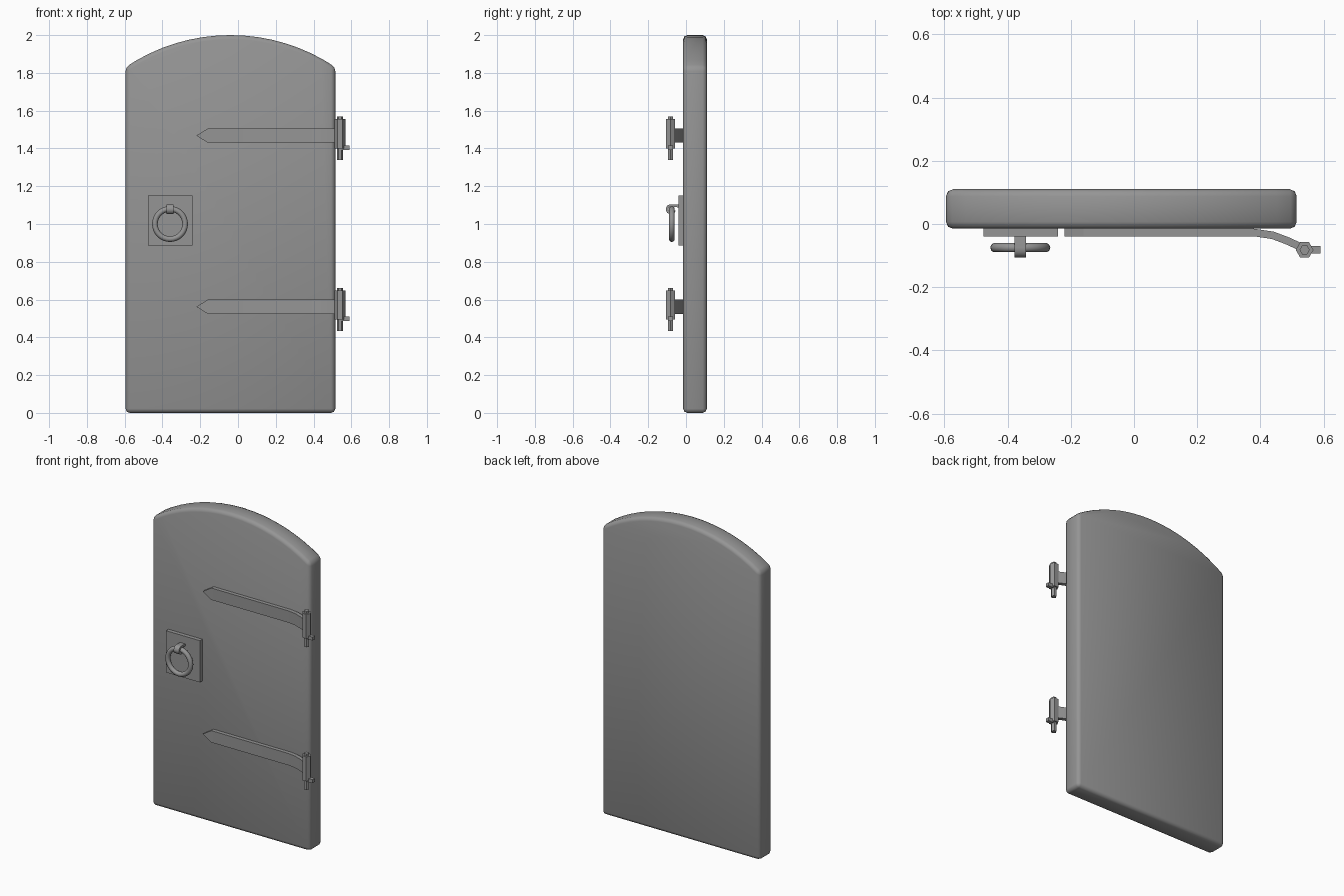
import bpy, bmesh, math
from mathutils import Vector

old = bpy.data.objects.get("Cube")
if old:
    bpy.data.objects.remove(old, do_unlink=True)

grey = bpy.data.materials.new("plain grey")
grey.use_nodes = True
grey.diffuse_color = (0.3, 0.3, 0.3, 1)
grey.node_tree.nodes["Principled BSDF"].inputs["Base Color"].default_value = (0.3, 0.3, 0.3, 1)


def finish(bm, name, smooth=None):
    bmesh.ops.recalc_face_normals(bm, faces=bm.faces)
    mesh = bpy.data.meshes.new(name)
    bm.to_mesh(mesh)
    bm.free()
    mesh.materials.append(grey)
    obj = bpy.data.objects.new(name, mesh)
    bpy.context.collection.objects.link(obj)
    if smooth:
        bpy.ops.object.select_all(action='DESELECT')
        obj.select_set(True)
        bpy.context.view_layer.objects.active = obj
        bpy.ops.object.shade_smooth_by_angle(angle=math.radians(smooth))
    return obj


def prism(points, offset):
    """Extrude a closed outline by an offset vector."""
    bm = bmesh.new()
    face = bm.faces.new([bm.verts.new(p) for p in points])
    new = bmesh.ops.extrude_face_region(bm, geom=[face])["geom"]
    verts = [v for v in new if isinstance(v, bmesh.types.BMVert)]
    bmesh.ops.translate(bm, verts=verts, vec=offset)
    return bm


def box(name, x0, x1, y0, y1, z0, z1):
    pts = [(x0, y0, z0), (x1, y0, z0), (x1, y0, z1), (x0, y0, z1)]
    return finish(prism(pts, (0, y1 - y0, 0)), name)


def hex_rod(name, x, y, z0, z1, radius):
    pts = [(x + radius * math.cos(i * math.pi / 3),
            y + radius * math.sin(i * math.pi / 3), z0) for i in range(6)]
    return finish(prism(pts, (0, 0, z1 - z0)), name, 30)


def ribbon(path, thickness):
    """Give a flat path an even thickness, returning a closed 2D outline."""
    pts = [Vector(p) for p in path]
    left, right = [], []
    for i, p in enumerate(pts):
        d = (pts[min(i + 1, len(pts) - 1)] - pts[max(i - 1, 0)]).normalized()
        n = Vector((-d.y, d.x)) * thickness / 2
        left.append(p + n)
        right.append(p - n)
    return left, right


# Door slab with an arched top and softened edges
CX, HALF, R = -0.04, 0.555, 0.994
outline = [(CX - HALF, -0.015, 0), (CX + HALF, -0.015, 0)]
STEPS = 16
span = math.asin(HALF / R)
for i in range(STEPS + 1):
    a = span * (1 - 2 * i / STEPS)
    outline.append((CX + R * math.sin(a), -0.015, 2 - R + R * math.cos(a)))
bm = prism(outline, (0, 0.125, 0))
sharp = [e for e in bm.edges if e.calc_face_angle(0) > 0.4]
bmesh.ops.bevel(bm, geom=sharp, offset=0.022, offset_type='OFFSET', segments=2,
                profile=0.5, affect='EDGES', clamp_overlap=True)
finish(bm, "door_slab", 50)

# Handle plate
box("handle_plate", -0.477, -0.24, -0.04, -0.012, 0.885, 1.15)

# Pull ring
bm = bmesh.new()
MAJOR, MINOR, NU, NV = 0.08, 0.015, 32, 10
rows = []
for i in range(NU):
    u = math.tau * i / NU
    row = []
    for j in range(NV):
        v = math.tau * j / NV
        r = MAJOR + MINOR * math.cos(v)
        row.append(bm.verts.new((-0.36 + r * math.cos(u), -0.075 + MINOR * math.sin(v),
                                 1 + r * math.sin(u))))
    rows.append(row)
for i in range(NU):
    for j in range(NV):
        a, b = rows[i], rows[(i + 1) % NU]
        k = (j + 1) % NV
        bm.faces.new((a[j], b[j], b[k], a[k]))
finish(bm, "pull_ring", 60)

# Staple that curls round the top of the ring
path = [(-0.035, 1.095)]
for i in range(10):
    a = math.radians(75 + 30 * i)
    path.append((-0.08 + 0.02 * math.cos(a), 1.078 + 0.02 * math.sin(a)))
left, right = ribbon(path, 0.014)
bm = bmesh.new()
for a, b, c, d in zip(left, left[1:], right[1:], right):
    quad = [bm.verts.new((-0.378, p.x, p.y)) for p in (a, b, c, d)]
    bm.faces.new(quad)
bmesh.ops.remove_doubles(bm, verts=bm.verts, dist=1e-5)
new = bmesh.ops.extrude_face_region(bm, geom=bm.faces[:])["geom"]
bmesh.ops.translate(bm, verts=[v for v in new if isinstance(v, bmesh.types.BMVert)],
                    vec=(0.036, 0, 0))
finish(bm, "ring_staple", 40)

# Strap hinges: pointed strap, barrel, pin and side lug
strap_path = [(-0.22, -0.027), (-0.16, -0.027), (0.38, -0.027), (0.44, -0.036),
              (0.49, -0.055), (0.54, -0.079)]
for label, z in (("lower", 0.562), ("upper", 1.468)):
    left, right = ribbon(strap_path, 0.024)
    bm = bmesh.new()
    rings = []
    for i, (a, b) in enumerate(zip(left, right)):
        h = 0.0375 if i else 0.0005
        rings.append([bm.verts.new((p.x, p.y, z + s * h))
                      for p, s in ((a, 1), (b, 1), (b, -1), (a, -1))])
    for a, b in zip(rings, rings[1:]):
        for j in range(4):
            k = (j + 1) % 4
            bm.faces.new((a[j], b[j], b[k], a[k]))
    bm.faces.new(rings[0])
    bm.faces.new(rings[-1])
    finish(bm, label + "_hinge_strap", 30)
    hex_rod(label + "_hinge_barrel", 0.54, -0.082, z - 0.068, z + 0.087, 0.028)
    hex_rod(label + "_hinge_pin", 0.54, -0.082, z - 0.128, z + 0.1, 0.016)
    box(label + "_hinge_lug", 0.54, 0.59, -0.094, -0.07, z - 0.075, z - 0.053)
